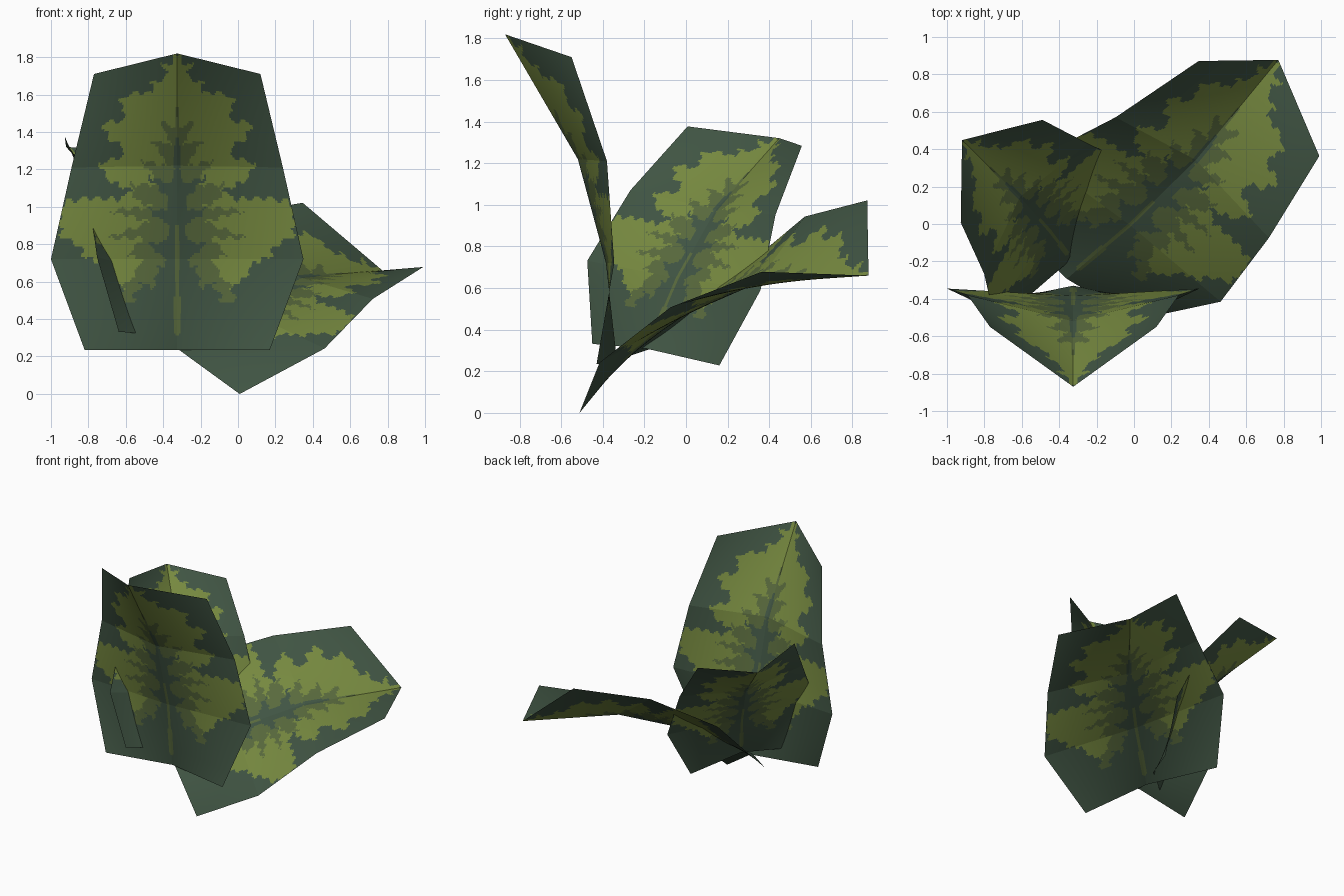
import bpy, math
from mathutils import Vector, Matrix

if "Cube" in bpy.data.objects:
    bpy.data.objects.remove(bpy.data.objects["Cube"])

def material(name, rgb):
    m = bpy.data.materials.new(name)
    m.diffuse_color = (*rgb, 1)
    m.use_nodes = True
    m.node_tree.nodes["Principled BSDF"].inputs["Base Color"].default_value = m.diffuse_color
    return m

DARK = material("dark green", (0.051, 0.089, 0.056))
MID = material("mid olive", (0.098, 0.142, 0.046))
LIGHT = material("light olive", (0.180, 0.248, 0.050))

# Painted leaf pattern: half outlines as (distance from midrib, height)
BLADE = [(0, 1.81), (.02, 1.81), (.025, 1.76), (.1, 1.77), (.05, 1.72), (.07, 1.68),
         (.14, 1.66), (.12, 1.61), (.23, 1.61), (.31, 1.57), (.27, 1.5), (.3, 1.46),
         (.4, 1.45), (.37, 1.37), (.28, 1.32), (.3, 1.27), (.42, 1.23), (.37, 1.14),
         (.25, 1.09), (.3, 1.04), (.45, 1.05), (.6, 1.03), (.63, .95), (.62, .84),
         (.53, .8), (.49, .73), (.4, .7), (.36, .62), (.29, .58), (.31, .5), (.25, .47),
         (.19, .6), (.13, .55), (.1, .68), (0, .7)]
SHADE = [(0, 1.6), (.012, 1.42), (.1, 1.47), (.03, 1.33), (.14, 1.36), (.05, 1.22),
         (.2, 1.25), (.08, 1.12), (.25, 1.12), (.22, 1.03), (.12, 1.0), (.36, .98),
         (.15, .92), (.38, .83), (.17, .83), (.27, .74), (.18, .72), (.33, .5),
         (.22, .46), (.1, .55), (0, .6)]
RIB = [(0, 1.38), (.02, 1.3), (.015, 1.2), (.03, 1.12), (.17, 1.17), (.05, 1.05),
       (.05, .98), (.17, .99), (.04, .9), (.05, .82), (.16, .8), (.06, .72), (.05, .5), (0, .48)]
STEM = [(0, .92), (.006, .9), (.012, .6), (.02, .4), (.012, .31), (0, .31)]

def inside(poly, u, z):
    hit = False
    for (x1, z1), (x2, z2) in zip(poly, poly[1:] + poly[:1]):
        if (z1 > z) != (z2 > z) and u < x1 + (z - z1) * (x2 - x1) / (z2 - z1):
            hit = not hit
    return hit

def pattern(u, z):
    """0 dark, 1 mid, 2 light"""
    u = abs(u)
    if inside(STEM, u, z):
        return 1
    # ragged edges
    k = min(1, u * 6)
    ju = u + k * .012 * math.sin(95 * z + 20 * u)
    jz = z + k * .012 * math.sin(85 * u + 30 * z)
    if inside(RIB, ju, jz) or not inside(BLADE, ju, jz):
        return 0
    return 1 if inside(SHADE, ju, jz) else 2

# Leaf card: rows of (half width, edge y, edge z, midrib y, midrib z)
ROWS = [(.495, -.43, .235, -.33, .235), (.675, -.345, .72, -.385, .72),
        (.565, -.38, 1.21, -.52, 1.22), (.445, -.55, 1.71, -.87, 1.82)]
ORIGIN = Vector((0, -.43, .235))
NU, NV = 60, 44

def leaf_mesh():
    verts, faces, mats = [], [], []
    cols = 2 * NU + 1
    for r in range(3):
        a, b = ROWS[r], ROWS[r + 1]
        for j in range(0 if r == 0 else 1, NV + 1):
            w, ey, ez, cy, cz = [p + (q - p) * j / NV for p, q in zip(a, b)]
            for i in range(-NU, NU + 1):
                s = i / NU
                t = abs(s)
                verts.append(Vector((s * w, cy + (ey - cy) * t, cz + (ez - cz) * t)))
    for j in range(3 * NV):
        for i in range(2 * NU):
            f = (j * cols + i, j * cols + i + 1, (j + 1) * cols + i + 1, (j + 1) * cols + i)
            c = sum((verts[k] for k in f), Vector()) / 4
            faces.append(f)
            mats.append(pattern(c.x, c.z))
    me = bpy.data.meshes.new("leaf_card")
    me.from_pydata([v - ORIGIN for v in verts], [], faces)
    for m in (DARK, MID, LIGHT):
        me.materials.append(m)
    me.polygons.foreach_set("material_index", mats)
    me.update()
    return me

CARD = leaf_mesh()

def leaf(name, base, across, along, size=1):
    z = Vector(along).normalized()
    x = Vector(across)
    x = (x - z * x.dot(z)).normalized()
    y = z.cross(x)
    ob = bpy.data.objects.new(name, CARD)
    bpy.context.collection.objects.link(ob)
    ob.matrix_world = (Matrix.Translation(base) @ Matrix((x, y, z)).transposed().to_4x4()
                       @ Matrix.Scale(size, 4))

# Three copies of the leaf fanning out from the base
leaf("front_leaf", (-.325, -.43, .235), (1, 0, 0), (0, 0, 1))
leaf("right_leaf", (-.35, -.23, .19), (-.725, .57, .385), (.683, .523, .51))
leaf("small_left_leaf", (-.395, -.145, .28), (-.62, -.775, .14), (-.207, .323, .933), .795)
